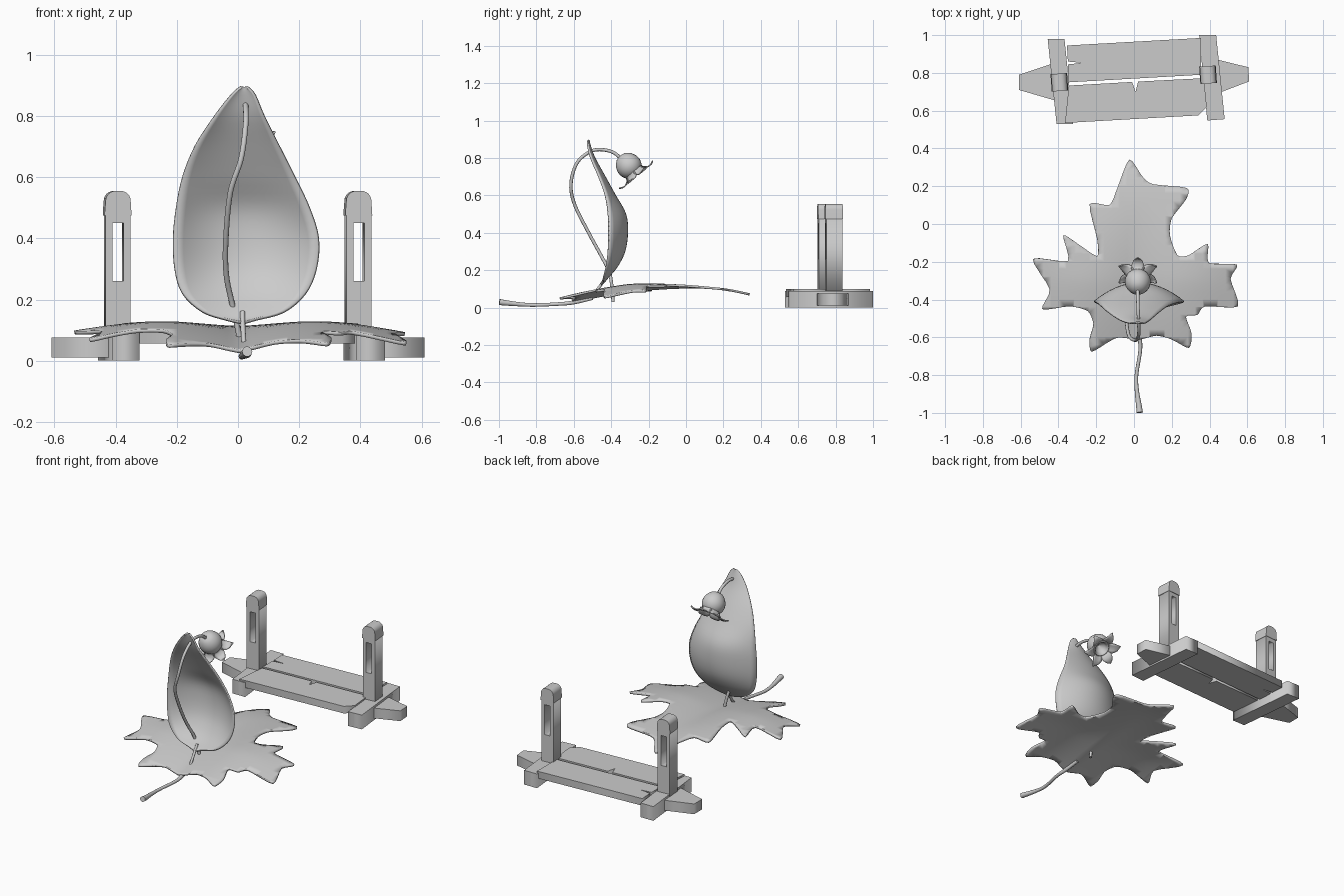
import bpy, bmesh, math
from mathutils import Vector, Matrix

if "Cube" in bpy.data.objects:
    bpy.data.objects.remove(bpy.data.objects["Cube"])


def spline(pts, steps, closed=False, k=0.4):
    """Interpolate tuples of any length with a cardinal spline."""
    n, out = len(pts), []
    get = (lambda i: pts[i % n]) if closed else (lambda i: pts[max(0, min(n - 1, i))])
    for i in range(n if closed else n - 1):
        a, b, c, d = (Vector(get(i + j)) for j in (-1, 0, 1, 2))
        for s in range(steps):
            t = s / steps
            out.append(b * (2*t**3 - 3*t*t + 1) + c * (3*t*t - 2*t**3)
                       + (c - a) * k * (t**3 - 2*t*t + t) + (d - b) * k * (t**3 - t*t))
    if not closed:
        out.append(Vector(pts[-1]))
    return out


def finish(obj, angle=None):
    bpy.ops.object.select_all(action='DESELECT')
    obj.select_set(True)
    bpy.context.view_layer.objects.active = obj
    if obj.type == 'CURVE':
        bpy.ops.object.convert(target='MESH')
        obj = bpy.context.object
    if angle:
        bpy.ops.object.shade_smooth_by_angle(angle=math.radians(angle))
    return obj


def mesh_obj(name, bm, thick=0.0, angle=50):
    bmesh.ops.recalc_face_normals(bm, faces=bm.faces)
    me = bpy.data.meshes.new(name)
    bm.to_mesh(me)
    bm.free()
    obj = bpy.data.objects.new(name, me)
    bpy.context.collection.objects.link(obj)
    if thick:
        m = obj.modifiers.new('thickness', 'SOLIDIFY')
        m.thickness, m.offset = thick, 0
    return finish(obj, angle)


def add_grid(bm, rows, wrap=False):
    vs = [[bm.verts.new(p) for p in r] for r in rows]
    for a, b in zip(vs, vs[1:]):
        for i in range(len(a) if wrap else len(a) - 1):
            j = (i + 1) % len(a)
            bm.faces.new((a[i], a[j], b[j], b[i]))


def tube(name, pts, r):
    """Round stem through (x, y, z, radius factor) points."""
    cu = bpy.data.curves.new(name, 'CURVE')
    cu.dimensions, cu.bevel_depth, cu.bevel_resolution = '3D', r, 3
    cu.use_fill_caps = True
    path = spline(pts, 6, k=0.5)
    sp = cu.splines.new('POLY')
    sp.points.add(len(path) - 1)
    for p, v in zip(sp.points, path):
        p.co, p.radius = (v[0], v[1], v[2], 1), v[3]
    obj = bpy.data.objects.new(name, cu)
    bpy.context.collection.objects.link(obj)
    finish(obj, 60)


def prism(name, outlines, depth, loc, rot=(0, 0, 0), angle=None):
    """Flat outline (extra outlines become holes) extruded to a depth."""
    cu = bpy.data.curves.new(name, 'CURVE')
    cu.dimensions, cu.fill_mode, cu.extrude = '2D', 'BOTH', depth / 2
    for o in outlines:
        sp = cu.splines.new('POLY')
        sp.points.add(len(o) - 1)
        for p, v in zip(sp.points, o):
            p.co = (v[0], v[1], 0, 1)
        sp.use_cyclic_u = True
    obj = bpy.data.objects.new(name, cu)
    bpy.context.collection.objects.link(obj)
    obj.location, obj.rotation_euler = loc, rot
    finish(obj, angle)


# Lobed leaf raft: traced outline, cut into a grid and gently arched
lobes = [(-.025, .34), (.045, .25), (.1, .21), (.28, .19), (.275, .13), (.2, .03), (.19, -.06),
         (.23, -.165), (.29, -.165), (.39, -.105), (.395, -.205), (.545, -.215), (.51, -.29),
         (.55, -.435), (.375, -.435), (.335, -.48), (.275, -.49), (.305, -.58), (.29, -.655),
         (.2, -.61), (.12, -.59), (.03, -.61), (-.08, -.6), (-.13, -.62), (-.225, -.675),
         (-.235, -.61), (-.215, -.53), (-.245, -.46), (-.34, -.435), (-.485, -.45), (-.445, -.345),
         (-.535, -.185), (-.35, -.195), (-.375, -.06), (-.29, -.11), (-.195, -.17), (-.195, -.08),
         (-.235, .105), (-.13, .1), (-.09, .185)]


def leaf_z(x, y):
    d = y - .05
    lift = .035 * math.sin(math.pi * min(abs(x), .55) / .5) * max(0, min(1, (.1 - y) / .4))
    return .108 - (.45 if d > 0 else .18) * d * d + lift


bm = bmesh.new()
bm.faces.new([bm.verts.new((v[0], v[1], 0)) for v in spline(lobes, 4, True, .35)])
for axis, lo, hi in ((0, -13, 14), (1, -16, 9)):
    for i in range(lo, hi):
        co, no = Vector(), Vector()
        co[axis], no[axis] = i * .04 + .003, 1
        bmesh.ops.bisect_plane(bm, geom=bm.verts[:] + bm.edges[:] + bm.faces[:],
                               plane_co=co, plane_no=no)
bmesh.ops.triangulate(bm, faces=bm.faces)
for v in bm.verts:
    v.co.z = leaf_z(v.co.x, v.co.y)
mesh_obj('leaf_raft', bm, .012)
tube('raft_stem', [(.02, -.5, .05, .7), (.03, -.6, .028, .8), (.033, -.67, .02, .7), (.013, -.8, .014, .7),
                   (.015, -.88, .017, .8), (.027, -.97, .026, 1.1), (.03, -.998, .03, 1.2)], .014)

# Cupped leaf sail: rows of (z, left x, right x, edge y, middle y)
sail = [(.125, .005, .025, -.455, -.455), (.135, -.04, .06, -.445, -.44), (.16, -.115, .15, -.44, -.42),
        (.22, -.18, .22, -.425, -.37), (.3, -.205, .255, -.415, -.33), (.4, -.21, .262, -.412, -.315),
        (.5, -.2, .232, -.415, -.325), (.6, -.18, .185, -.43, -.38), (.7, -.14, .135, -.465, -.435),
        (.8, -.075, .085, -.508, -.49), (.87, -.02, .055, -.525, -.515), (.895, .01, .03, -.525, -.52)]
rows = []
for z, xl, xr, ye, ym in spline(sail, 4, k=.5):
    ts = [-1 + i / 8 for i in range(17)]
    rows.append([((xl + xr) / 2 + t * (xr - xl) / 2, ym + (ye - ym) * t * t, z) for t in ts])
bm = bmesh.new()
add_grid(bm, rows)
mesh_obj('leaf_sail', bm, .01)
tube('sail_stem', [(.015, -.43, .16, 1), (.016, -.46, .115, 1), (.02, -.51, .05, 1)], .008)

# Curved mast carrying the hanging flower
tube('flower_mast', [(.01, -.39, .03, 1), (0, -.395, .1, 1), (-.02, -.41, .19, 1), (-.038, -.455, .28, 1),
                     (-.04, -.515, .39, 1), (-.025, -.595, .55, 1), (.01, -.615, .66, 1),
                     (.025, -.585, .77, 1), (.025, -.52, .83, 1), (.022, -.46, .845, 1),
                     (.02, -.39, .83, 1), (.02, -.34, .79, 1)], .009)

# Bell flower: turned bulb plus curled petals, tipped along the mast end
tilt = Matrix.Translation((.02, -.305, .757)) @ Vector((0, .64, -.77)).to_track_quat('Z', 'Y').to_matrix().to_4x4()
prof = [(.003, -.072), (.03, -.066), (.053, -.045), (.066, -.018), (.068, .008), (.06, .032), (.046, .048),
        (.038, .043), (.03, .02), (.002, 0)]
bm = bmesh.new()
add_grid(bm, [[tilt @ Vector((r * math.cos(a), r * math.sin(a), z))
               for a in (math.tau * i / 24 for i in range(24))] for r, z in spline(prof, 2)], True)
mesh_obj('flower_bulb', bm)
petal = [(.052, .034, .028), (.055, .05, .034), (.075, .066, .031), (.1, .068, .02), (.117, .058, .004)]
bm = bmesh.new()
for k in range(6):
    m = tilt @ Matrix.Rotation(math.tau * k / 6 + math.pi / 2, 4, 'Z')
    add_grid(bm, [[m @ Vector((r - .008 * t * t, w * t, z)) for t in (-1, -.5, 0, .5, 1)]
                  for r, z, w in spline(petal, 3)])
mesh_obj('flower_petals', bm, .006)

# Dock planks with split notches
prism('back_plank', [[(-.355, .945), (.355, .985), (.355, .79), (-.35, .75), (-.35, .845),
                      (-.275, .853), (-.35, .86)]], .045, (0, 0, .078))
prism('front_plank', [[(-.345, .733), (-.01, .752), (.008, .7), (.022, .754), (.37, .772), (.385, .62),
                       (.34, .575), (-.365, .535)]], .045, (0, 0, .078))

# Cross beams and tapered end stubs
prism('left_beam', [[(-.457, .98), (-.368, .98), (-.322, .53), (-.41, .53)]], .09, (0, 0, .045))
prism('right_beam', [[(.345, 1), (.435, 1), (.48, .555), (.388, .548)]], .09, (0, 0, .045))
prism('left_stub', [[(-.37, .87), (-.61, .79), (-.61, .71), (-.37, .64)]], .065, (0, 0, .043))
prism('right_stub', [[(.38, .885), (.605, .83), (.61, .755), (.4, .675)]], .065, (0, 0, .043))

# Slotted posts with rounded, slightly wider caps
for side, x, y in (('left', -.395, .75), ('right', .392, .79)):
    turn = math.radians(4)
    body = [(-.041, .07), (.041, .07), (.041, .48), (-.041, .48)]
    slot = [(-.018, .26), (-.018, .45), (.018, .45), (.018, .26)]
    cap = [(-.044, .475), (.044, .475)]
    for s in (1, -1):
        arc = [(s * (.009 + .032 * math.sin(a)), .523 + .032 * math.cos(a))
               for a in (math.radians(15 * i) for i in range(7))]
        cap += arc[::-1] if s == 1 else arc
    cap.append((-.044, .485))
    prism(side + '_post', [body, slot], .086, (x, y, 0), (math.pi / 2, 0, turn))
    prism(side + '_post_cap', [cap], .092, (x, y, 0), (math.pi / 2, 0, turn), 30)
